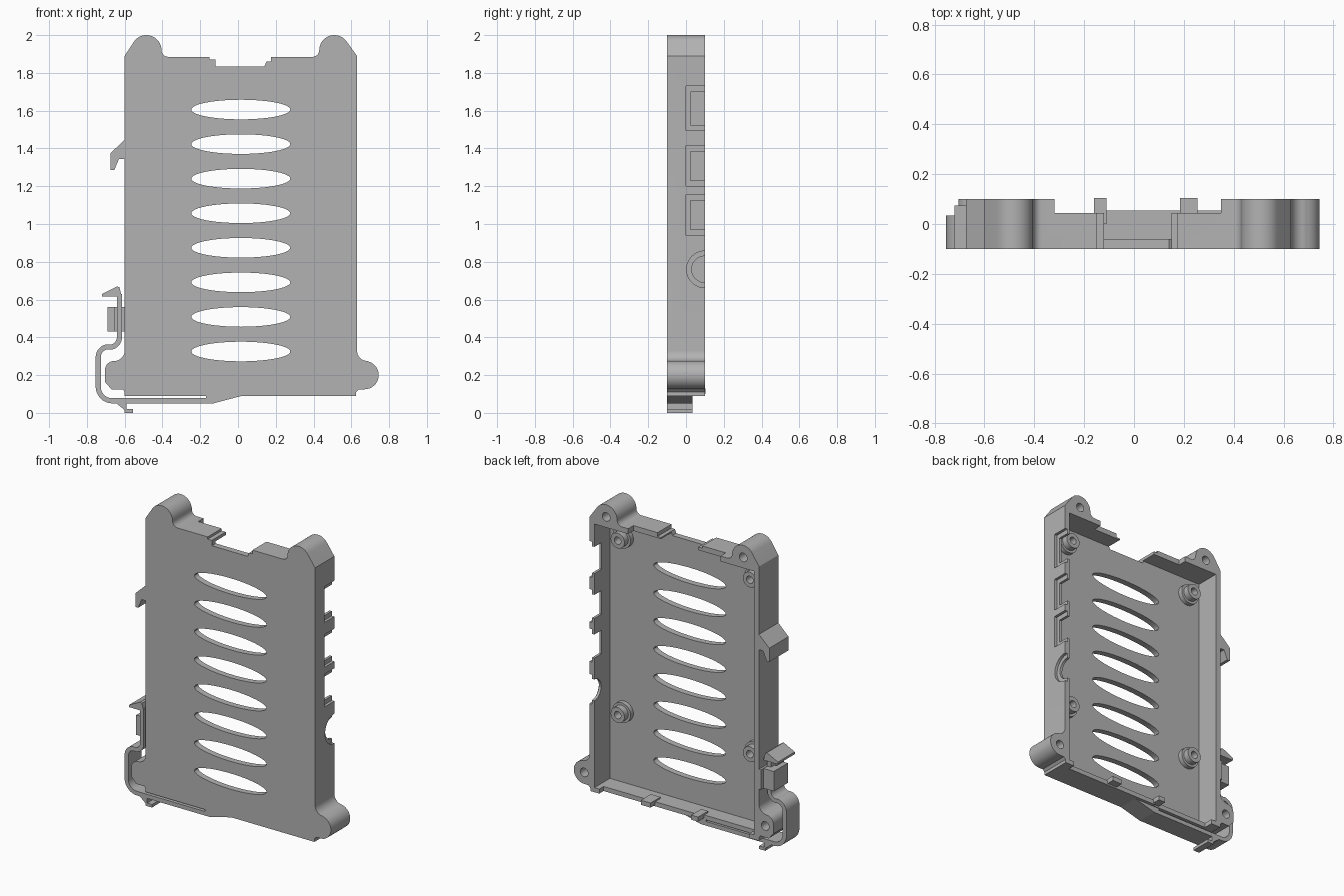
import bpy, bmesh, math
from mathutils import Matrix, Vector

if "Cube" in bpy.data.objects:
    bpy.data.objects.remove(bpy.data.objects["Cube"], do_unlink=True)

grey = bpy.data.materials.new("plastic_grey")
grey.use_nodes = True
GREY = (0.45, 0.45, 0.45, 1)
grey.diffuse_color = GREY
grey.node_tree.nodes["Principled BSDF"].inputs["Base Color"].default_value = GREY

FRONT, BACK, FLOOR, ARM_BACK = -0.1, 0.1, -0.06, 0.035


def finish(name, bm):
    bmesh.ops.recalc_face_normals(bm, faces=bm.faces)
    mesh = bpy.data.meshes.new(name)
    bm.to_mesh(mesh)
    bm.free()
    mesh.materials.append(grey)
    ob = bpy.data.objects.new(name, mesh)
    bpy.context.collection.objects.link(ob)
    return ob


def prism(name, pts, y0=FRONT, y1=BACK):
    """Extrude an x-z profile along y."""
    bm = bmesh.new()
    face = bm.faces.new([bm.verts.new((x, y0, z)) for x, z in pts])
    ext = bmesh.ops.extrude_face_region(bm, geom=[face])
    verts = [v for v in ext["geom"] if isinstance(v, bmesh.types.BMVert)]
    bmesh.ops.translate(bm, verts=verts, vec=(0, y1 - y0, 0))
    return finish(name, bm)


def box(name, x0, x1, y0, y1, z0, z1):
    return prism(name, [(x0, z0), (x1, z0), (x1, z1), (x0, z1)], y0, y1)


def arc(cx, cz, r, a0, a1, n=12, rz=None):
    rz = rz or r
    angles = [math.radians(a0 + (a1 - a0) * i / n) for i in range(n + 1)]
    return [(cx + r * math.cos(a), cz + rz * math.sin(a)) for a in angles]


def disc(name, x, z, r, y0, y1, rz=None, n=32):
    return prism(name, arc(x, z, r, 0, 360, n, rz)[:-1], y0, y1)


def side_disc(name, y, z, r, x0, x1):
    bm = bmesh.new()
    spin = Matrix.Translation(((x0 + x1) / 2, y, z)) @ Matrix.Rotation(math.pi / 2, 4, "Y")
    bmesh.ops.create_cone(bm, cap_ends=True, segments=40, radius1=r, radius2=r,
                          depth=x1 - x0, matrix=spin)
    return finish(name, bm)


def cut(ob, cutter):
    bpy.context.view_layer.objects.active = ob
    mod = ob.modifiers.new("cut", "BOOLEAN")
    mod.operation, mod.solver, mod.object = "DIFFERENCE", "EXACT", cutter
    bpy.ops.object.modifier_apply(modifier=mod.name)
    bpy.data.objects.remove(cutter, do_unlink=True)


def smooth(ob):
    bpy.ops.object.select_all(action="DESELECT")
    ob.select_set(True)
    bpy.context.view_layer.objects.active = ob
    bpy.ops.object.shade_smooth_by_angle(angle=math.radians(30))


# Case shell: outline with rounded screw ears, clockwise from lower left
outline = (
    arc(-0.655, 0.225, 0.05, 180, 90, 8) + arc(-0.655, 0.33, 0.055, 270, 360, 8)
    + [(-0.6, 1.89)] + arc(-0.485, 1.92, 0.08, 145, 0, 16)
    + arc(-0.37, 1.92, 0.035, 180, 270, 6)
    + [(-0.15, 1.885), (-0.15, 1.87), (-0.12, 1.87), (-0.12, 1.835),
       (0.14, 1.835), (0.15, 1.86), (0.175, 1.86), (0.175, 1.885)]
    + arc(0.395, 1.92, 0.035, 270, 355, 6) + arc(0.51, 1.92, 0.08, 180, 35, 16)
    + [(0.63, 1.89)] + arc(0.685, 0.33, 0.055, 180, 270, 8)
    + arc(0.67, 0.2, 0.075, 75, -90, 16)
    + [(0.64, 0.125), (0.625, 0.11), (0.625, 0.09), (-0.6, 0.09),
       (-0.6, 0.11), (-0.61, 0.125), (-0.67, 0.125), (-0.705, 0.165)])
shell = prism("case_shell", outline)

# Cavity, lowered top and bottom walls, top opening
cut(shell, box("cavity", -0.565, 0.595, FLOOR, 0.2, 0.12, 1.85))
cut(shell, box("top_drop", -0.32, 0.35, 0.045, 0.2, 1.8, 2.1))
cut(shell, box("top_gap", -0.12, 0.15, FLOOR, 0.2, 1.8, 2.1))
cut(shell, box("bottom_drop", -0.13, 0.56, 0.055, 0.2, 0.05, 0.125))
cut(shell, box("bottom_slot", -0.53, -0.12, 0.04, 0.2, 0.05, 0.125))

# Vent slots
for i in range(8):
    cut(shell, disc("vent", 0.015, 0.325 + i * 0.183, 0.262, -0.2, 0, 0.052, 48))

# Screw holes in the ears
for x, z in [(-0.485, 1.92), (0.51, 1.92), (0.67, 0.2), (-0.645, 0.2)]:
    cut(shell, disc("screw_hole", x, z, 0.028, -0.03, 0.2))

# Stepped port openings in the left wall
for z0, z1 in [(1.495, 1.73), (1.2, 1.415), (0.94, 1.155)]:
    cut(shell, box("port_recess", 0.612, 0.7, 0, 0.2, z0, z1))
    cut(shell, box("port_hole", 0.56, 0.7, 0.025, 0.2, z0 + 0.03, z1 - 0.03))
cut(shell, side_disc("jack_recess", 0.1, 0.76, 0.097, 0.612, 0.7))
cut(shell, side_disc("jack_hole", 0.1, 0.76, 0.07, 0.56, 0.7))
smooth(shell)

# Board standoffs with a wider foot
for side, x in [("left", 0.49), ("right", -0.47)]:
    for level, z in [("upper", 1.735), ("lower", 0.59)]:
        post = disc(side + "_" + level + "_standoff", x, z, 0.05, FLOOR - 0.01, 0.01)
        cut(post, disc("bore", x, z, 0.024, -0.05, 0.1))
        smooth(post)
        foot = disc(side + "_" + level + "_standoff_foot", x, z, 0.066, FLOOR - 0.01, -0.03)
        cut(foot, disc("bore", x, z, 0.045, -0.05, 0.1))
        smooth(foot)

# Locating tabs on the bottom wall
for name, x0, x1 in [("right_tab", -0.16, -0.11), ("left_tab", 0.185, 0.255)]:
    box(name, x0, x1, 0, 0.104, 0.1, 0.13)

# Catch on the right wall
prism("side_catch", [(-0.59, 1.455), (-0.675, 1.375), (-0.675, 1.285),
                     (-0.655, 1.285), (-0.63, 1.345), (-0.59, 1.345)])

# Spring arm: a bent strip offset from its centre line
path = ([(-0.15, 0.064)] + arc(-0.665, 0.139, 0.075, 270, 180)
        + arc(-0.685, 0.295, 0.055, 180, 90) + arc(-0.68, 0.4, 0.052, 270, 360)
        + [(-0.628, 0.63)])
path = [Vector(p) for p in path]
near, far = [], []
for i, p in enumerate(path):
    d = (path[min(i + 1, len(path) - 1)] - path[max(i - 1, 0)]).normalized()
    if i == 0:
        d = Vector((-1, 0))
    n = Vector((-d.y, d.x)) * 0.0135
    near.append(p + n)
    far.append(p - n)
smooth(prism("spring_arm", [tuple(p) for p in near + far[::-1]], FRONT, ARM_BACK))
prism("arm_root", [(-0.17, 0.0505), (-0.13, 0.0505), (0.02, 0.09),
                   (0.02, 0.1), (-0.17, 0.1)], FRONT, ARM_BACK)

# Hooks at both ends of the arm, and the press pad
prism("arm_top_hook", [(-0.615, 0.615), (-0.72, 0.615), (-0.72, 0.63),
                       (-0.64, 0.67), (-0.628, 0.665)], FRONT, 0.075)
prism("arm_bottom_hook", [(-0.65, 0.055), (-0.6, 0.015), (-0.6, 0), (-0.555, 0),
                          (-0.555, 0.02), (-0.59, 0.02), (-0.59, 0.055)],
      FRONT, ARM_BACK)
box("press_pad", -0.69, -0.655, -0.07, 0.075, 0.43, 0.56)
box("press_pad_bridge", -0.66, -0.616, 0.0, 0.075, 0.43, 0.56)
box("press_pad_stop", -0.614, -0.59, -0.07, 0.1, 0.43, 0.56)
